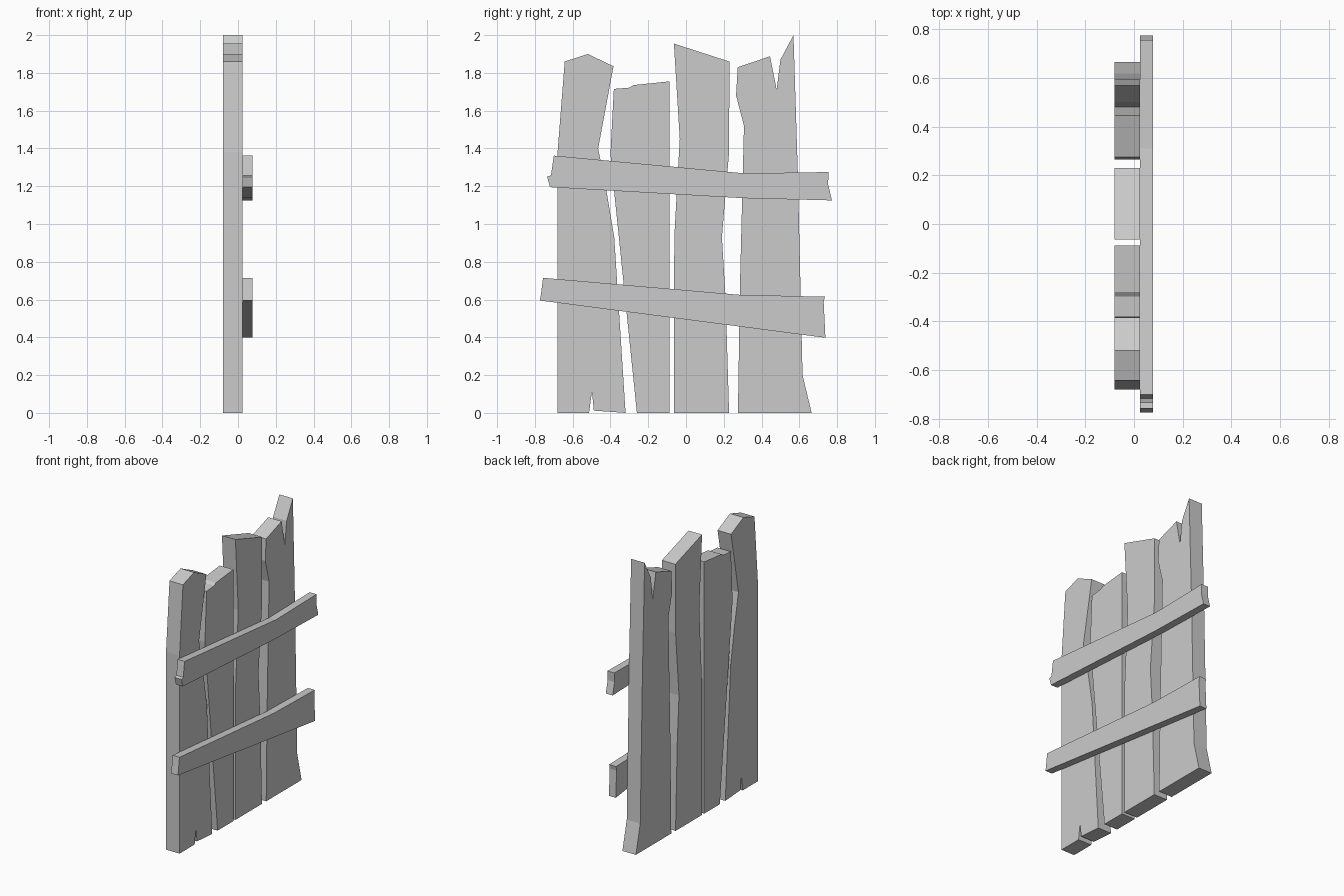
import bpy, bmesh

PLANK_X = (-0.079, 0.025)
RAIL_X = (0.025, 0.078)


def board(name, outline, x_range):
    """Extrude a (y, z) outline along x."""
    bm = bmesh.new()
    face = bm.faces.new([bm.verts.new((x_range[0], y, z)) for y, z in outline])
    ext = bmesh.ops.extrude_face_region(bm, geom=[face])
    moved = [g for g in ext["geom"] if isinstance(g, bmesh.types.BMVert)]
    bmesh.ops.translate(bm, verts=moved, vec=(x_range[1] - x_range[0], 0, 0))
    bmesh.ops.recalc_face_normals(bm, faces=bm.faces)
    mesh = bpy.data.meshes.new(name)
    bm.to_mesh(mesh)
    bm.free()
    obj = bpy.data.objects.new(name, mesh)
    bpy.context.collection.objects.link(obj)
    return obj


# Upright planks, with splintered ends and warped edges
board("plank_1", [(-0.68, 0), (-0.68, 1.38), (-0.642, 1.86), (-0.52, 1.90),
                  (-0.384, 1.835), (-0.465, 1.40), (-0.42, 1.17), (-0.38, 0.93),
                  (-0.32, 0), (-0.488, 0.012), (-0.498, 0.115), (-0.513, 0)], PLANK_X)
board("plank_2", [(-0.26, 0), (-0.38, 1.17), (-0.40, 1.37), (-0.382, 1.715),
                  (-0.297, 1.722), (-0.28, 1.735), (-0.088, 1.755), (-0.088, 0)], PLANK_X)
board("plank_3", [(-0.064, 0), (-0.062, 0.93), (-0.033, 1.45), (-0.064, 1.955),
                  (0.23, 1.86), (0.228, 1.38), (0.19, 0.93), (0.21, 0.60),
                  (0.228, 0)], PLANK_X)
board("plank_4", [(0.275, 0), (0.285, 0.65), (0.307, 1.52), (0.265, 1.68),
                  (0.274, 1.83), (0.445, 1.888), (0.48, 1.71), (0.50, 1.87),
                  (0.569, 2.0), (0.592, 1.27), (0.617, 0.2), (0.665, 0)], PLANK_X)

# Cross rails nailed over the planks
board("upper_rail", [(-0.70, 1.362), (0.31, 1.268), (0.755, 1.275), (0.752, 1.21),
                     (0.773, 1.125), (0.30, 1.137), (-0.72, 1.195), (-0.735, 1.25),
                     (-0.715, 1.257)], RAIL_X)
board("lower_rail", [(-0.757, 0.715), (0.285, 0.625), (0.735, 0.615), (0.729, 0.585),
                     (0.738, 0.398), (-0.773, 0.595), (-0.765, 0.65)], RAIL_X)
